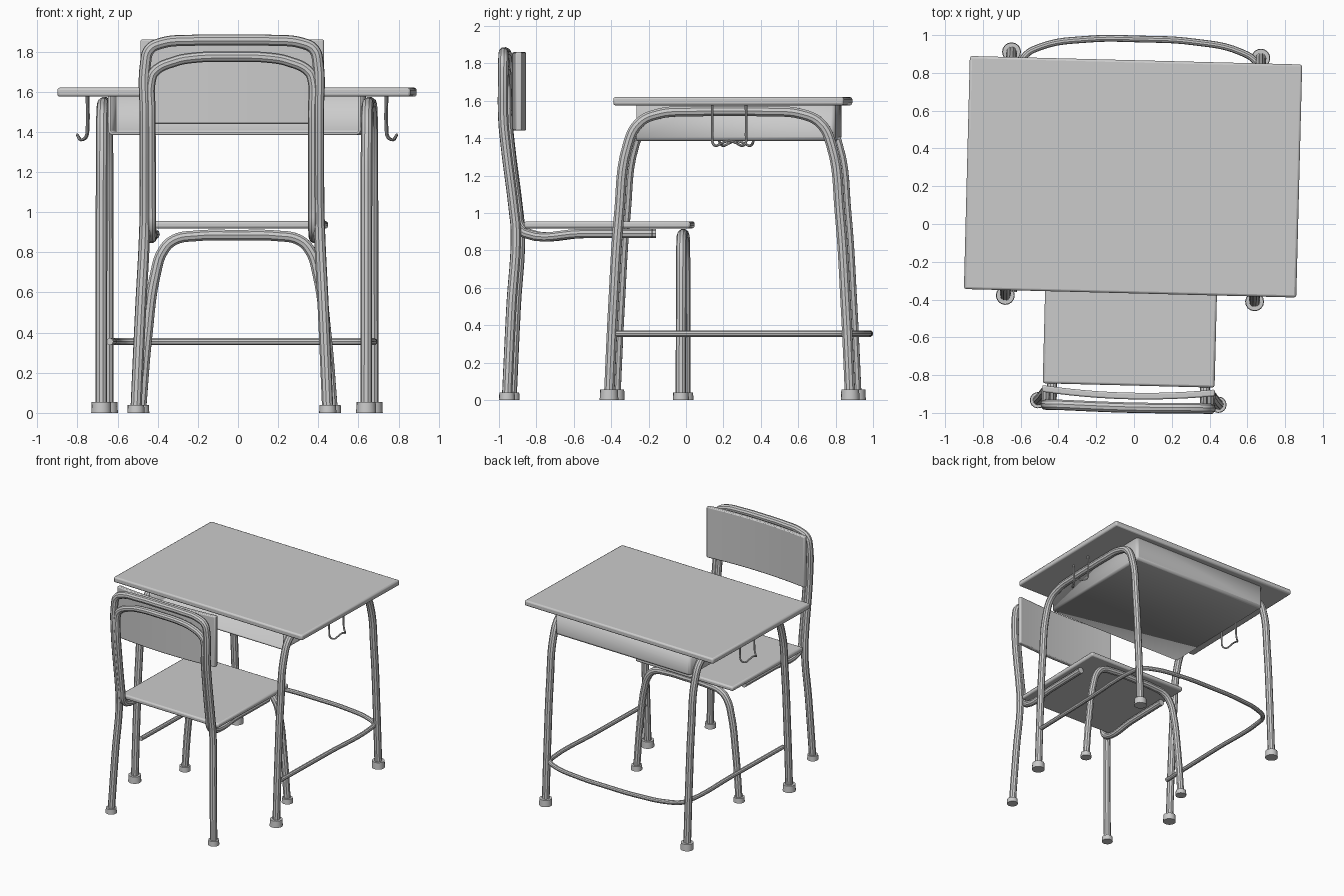
import bpy
import bmesh
from math import radians

if "Cube" in bpy.data.objects:
    bpy.data.objects.remove(bpy.data.objects["Cube"])

grey = bpy.data.materials.new("plain_grey")
grey.use_nodes = True
grey.diffuse_color = (0.6, 0.6, 0.6, 1)
grey.node_tree.nodes["Principled BSDF"].inputs["Base Color"].default_value = (0.6, 0.6, 0.6, 1)

# Desk and chair both stand slightly turned
TURN = radians(-1.46)
DESK = (-0.005, 0.25, 0)
CHAIR = (-0.018, -0.45, 0)


def finish(obj, origin):
    """Colour, place and shade a part."""
    obj.data.materials.clear()
    obj.data.materials.append(grey)
    obj.location = origin
    obj.rotation_euler.z = TURN
    bpy.ops.object.select_all(action="DESELECT")
    obj.select_set(True)
    bpy.context.view_layer.objects.active = obj
    if obj.type == "CURVE":
        bpy.ops.object.convert(target="MESH")
    bpy.ops.object.shade_smooth_by_angle(angle=radians(35))
    return obj


def add_mesh(name, bm):
    mesh = bpy.data.meshes.new(name)
    bm.to_mesh(mesh)
    bm.free()
    obj = bpy.data.objects.new(name, mesh)
    bpy.context.collection.objects.link(obj)
    return obj


def add_bevel(obj, width, segments=2):
    mod = obj.modifiers.new("Rounding", "BEVEL")
    mod.width = width
    mod.segments = segments
    mod.limit_method = "ANGLE"


def box_bmesh(low, high):
    bm = bmesh.new()
    bmesh.ops.create_cube(bm, size=1)
    for v in bm.verts:
        v.co = [(a + b) / 2 + c * (b - a) for a, b, c in zip(low, high, v.co)]
    return bm


def box(name, low, high, origin, bevel=0.01):
    obj = add_mesh(name, box_bmesh(low, high))
    add_bevel(obj, bevel)
    return finish(obj, origin)


def tube(name, points, radius, origin, sides=3):
    """Round tube following smooth curve points."""
    data = bpy.data.curves.new(name, "CURVE")
    data.dimensions = "3D"
    data.bevel_depth = radius
    data.bevel_resolution = sides
    data.resolution_u = 6
    data.use_fill_caps = True
    spline = data.splines.new("BEZIER")
    spline.bezier_points.add(len(points) - 1)
    for bp, co in zip(spline.bezier_points, points):
        bp.co = co
        bp.handle_left_type = bp.handle_right_type = "AUTO"
    obj = bpy.data.objects.new(name, data)
    bpy.context.collection.objects.link(obj)
    return finish(obj, origin)


def mirrored(half, axis=0):
    """Continue a half path, ending on the middle plane, to the other side."""
    other = []
    for p in reversed(half[:-1]):
        q = list(p)
        q[axis] = -q[axis]
        other.append(tuple(q))
    return half + other


def foot(name, x, y, radius, height, origin):
    bm = bmesh.new()
    bmesh.ops.create_cone(bm, cap_ends=True, segments=16, radius1=radius,
                          radius2=radius * 0.95, depth=height)
    bmesh.ops.translate(bm, verts=bm.verts, vec=(x, y, height / 2))
    finish(add_mesh(name, bm), origin)


# Desk top
box("desk_top", (-0.88, -0.617, 1.575), (0.88, 0.617, 1.62), DESK, 0.012)

# Book tray, open to the front
bm = box_bmesh((-0.63, -0.5, 1.385), (0.63, 0.565, 1.578))
bm.normal_update()
bmesh.ops.delete(bm, geom=[f for f in bm.faces if f.normal.y < -0.5 or f.normal.z > 0.5],
                 context="FACES_ONLY")
tray = add_mesh("book_tray", bm)
add_bevel(tray, 0.02)
solid = tray.modifiers.new("Wall", "SOLIDIFY")
solid.thickness = 0.014
solid.offset = -1
finish(tray, DESK)

# Desk side frames, feet and bag hooks
for side, s in (("left", 1), ("right", -1)):
    x = 0.66 * s
    arch = [(x, -0.645, 0.01), (x, -0.622, 0.5), (x, -0.59, 1.0), (x, -0.545, 1.36),
            (x, -0.485, 1.48), (x, -0.38, 1.53), (x, -0.2, 1.543), (x, 0, 1.545)]
    tube("desk_leg_" + side, mirrored(arch, 1), 0.029, DESK)
    for end, y in (("front", -0.645), ("back", 0.645)):
        foot(f"desk_foot_{end}_{side}", x, y, 0.05, 0.055, DESK)
    hook = [(0.745 * s, -0.09, 1.58), (0.745 * s, -0.09, 1.42),
            (0.752 * s, -0.088, 1.375), (0.775 * s, -0.07, 1.36),
            (0.79 * s, -0.035, 1.375), (0.795 * s, 0, 1.385)]
    tube("bag_hook_" + side, mirrored(hook, 1), 0.007, DESK, 2)

# Foot rail, swept round the back of the desk
rail = [(0.64, -0.625, 0.355), (0.64, 0.0, 0.355), (0.64, 0.53, 0.355),
        (0.615, 0.62, 0.355), (0.53, 0.675, 0.355), (0.28, 0.722, 0.355), (0, 0.73, 0.355)]
rail = [(x + 0.022, y, z) for x, y, z in mirrored(rail)]
tube("foot_rail", rail, 0.018, DESK)

# Chair seat
box("chair_seat", (-0.455, -0.405, 0.918), (0.455, 0.485, 0.955), CHAIR, 0.012)

# Chair backrest, bowed a little to the rear in the middle
bm = box_bmesh((-0.457, -0.45, 1.44), (0.457, -0.415, 1.86))
long_edges = [e for e in bm.edges if abs(e.verts[0].co.x - e.verts[1].co.x) > 0.5]
bmesh.ops.subdivide_edges(bm, edges=long_edges, cuts=11, use_grid_fill=True)
for v in bm.verts:
    v.co.y -= 0.028 * (1 - (v.co.x / 0.457) ** 2)
backrest = add_mesh("chair_backrest", bm)
add_bevel(backrest, 0.008)
finish(backrest, CHAIR)

# Chair back legs, rising into the outer back hoop
outer = [(0.478, -0.495, 0.01), (0.456, -0.472, 0.5), (0.436, -0.449, 0.9),
         (0.433, -0.46, 1.02), (0.432, -0.505, 1.38), (0.432, -0.516, 1.5),
         (0.43, -0.517, 1.74), (0.41, -0.517, 1.81), (0.35, -0.517, 1.842),
         (0.2, -0.52, 1.856), (0, -0.522, 1.858)]
tube("chair_back_frame", mirrored(outer), 0.028, CHAIR)

# Seat rails, rising into the inner back hoop
inner = [(0.405, 0.28, 0.89), (0.405, -0.1, 0.89), (0.405, -0.4, 0.89),
         (0.405, -0.445, 0.93), (0.405, -0.46, 1.02), (0.405, -0.505, 1.38),
         (0.405, -0.516, 1.5), (0.403, -0.517, 1.66), (0.385, -0.517, 1.7),
         (0.28, -0.517, 1.752), (0.2, -0.52, 1.768), (0, -0.522, 1.775)]
tube("chair_seat_rail", mirrored(inner), 0.026, CHAIR)

# Chair front leg arch
front = [(0.478, 0.435, 0.01), (0.445, 0.435, 0.4), (0.405, 0.435, 0.69),
         (0.365, 0.435, 0.81), (0.31, 0.435, 0.862), (0.2, 0.435, 0.882), (0, 0.435, 0.885)]
tube("chair_front_leg", mirrored(front), 0.028, CHAIR)

# Chair feet
for side, s in (("left", 1), ("right", -1)):
    for end, y in (("front", 0.435), ("back", -0.495)):
        foot(f"chair_foot_{end}_{side}", 0.478 * s, y, 0.043, 0.04, CHAIR)
